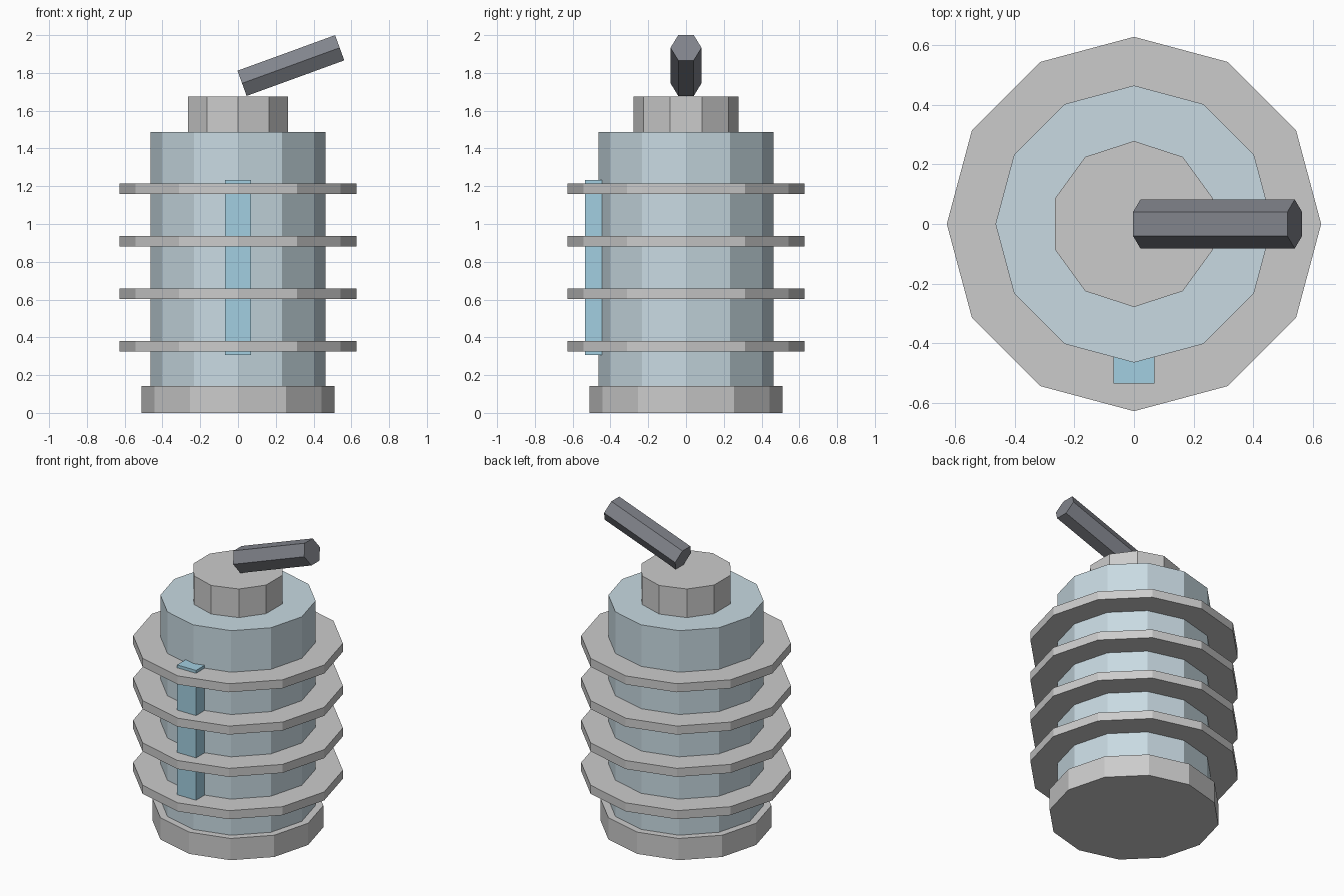
import bpy
from math import radians

if "Cube" in bpy.data.objects:
    bpy.data.objects.remove(bpy.data.objects["Cube"])


def material(name, color):
    mat = bpy.data.materials.new(name)
    mat.diffuse_color = (*color, 1)
    mat.use_nodes = True
    mat.node_tree.nodes["Principled BSDF"].inputs["Base Color"].default_value = mat.diffuse_color
    return mat


def cylinder(name, sides, radius, z0, z1, mat=None):
    bpy.ops.mesh.primitive_cylinder_add(vertices=sides, radius=radius, depth=z1 - z0,
                                        location=(0, 0, (z0 + z1) / 2))
    obj = bpy.context.object
    obj.name = name
    if mat:
        obj.data.materials.append(mat)
    return obj


glass = material("pale_blue", (0.58, 0.70, 0.76))
glow = material("strip_blue", (0.36, 0.62, 0.75))
dark = material("dark_grey", (0.22, 0.23, 0.26))

# Stacked canister: base, body and top cap
cylinder("base", 12, 0.51, 0, 0.143)
cylinder("body", 12, 0.464, 0.10, 1.487, glass)
cylinder("cap", 10, 0.278, 1.45, 1.675)

# Four evenly spaced rings
for i in range(4):
    z = 0.352 + i * 0.278
    cylinder(f"ring_{i + 1}", 12, 0.627, z - 0.028, z + 0.028)

# Vertical gauge strip on the front
bpy.ops.mesh.primitive_cube_add(size=1, location=(0, -0.488, 0.77))
strip = bpy.context.object
strip.name = "gauge_strip"
strip.scale = (0.138, 0.093, 0.926)
strip.data.materials.append(glow)

# Tilted hexagonal lever
lever = cylinder("lever", 6, 0.082, -0.275, 0.275, dark)
lever.location = (0.28, 0, 1.839)
lever.rotation_euler = (0, radians(70), 0)
